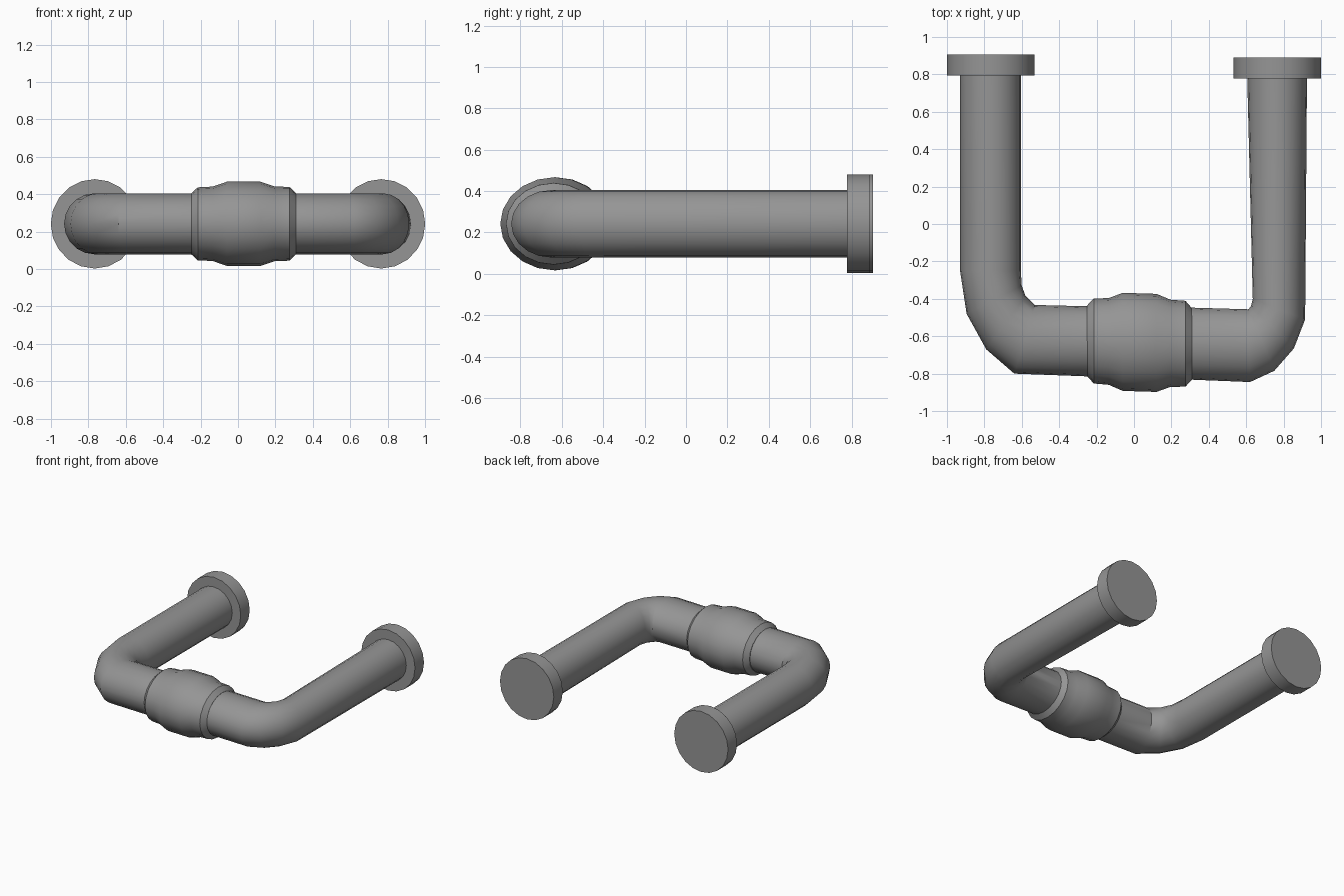
import bpy
import bmesh
import math
from mathutils import Vector

cube = bpy.data.objects.get("Cube")
if cube:
    bpy.data.objects.remove(cube, do_unlink=True)

SIDES = 20
AXIS_Z = 0.242
PIPE_R = 0.163

metal = bpy.data.materials.new("grey metal")
metal.use_nodes = True
colour = (0.30, 0.30, 0.30, 1)
metal.diffuse_color = colour
metal.node_tree.nodes["Principled BSDF"].inputs["Base Color"].default_value = colour


def loft(name, rings):
    """Skin elliptical rings: (outer x, y), (inner x, y), half height."""
    bm = bmesh.new()
    loops = []
    for outer, inner, half_height in rings:
        outer, inner = Vector(outer), Vector(inner)
        centre, arm = (outer + inner) / 2, (outer - inner) / 2
        loop = []
        for i in range(SIDES):
            a = math.tau * i / SIDES
            p = centre + arm * math.cos(a)
            loop.append(bm.verts.new((p.x, p.y, AXIS_Z + half_height * math.sin(a))))
        loops.append(loop)
    for a, b in zip(loops, loops[1:]):
        for i in range(SIDES):
            j = (i + 1) % SIDES
            bm.faces.new((a[i], a[j], b[j], b[i]))
    bm.faces.new(loops[0])
    bm.faces.new(loops[-1])
    bmesh.ops.recalc_face_normals(bm, faces=bm.faces)
    mesh = bpy.data.meshes.new(name)
    bm.to_mesh(mesh)
    bm.free()
    mesh.materials.append(metal)
    obj = bpy.data.objects.new(name, mesh)
    bpy.context.collection.objects.link(obj)
    bpy.ops.object.select_all(action="DESELECT")
    obj.select_set(True)
    bpy.context.view_layer.objects.active = obj
    bpy.ops.object.shade_smooth_by_angle(angle=math.radians(35))


# Bent pipes, from the flange round the elbow to the coupling
loft("right_pipe", [(o, i, PIPE_R) for o, i in (
    ((-0.93, 0.82), (-0.605, 0.82)),
    ((-0.93, -0.25), (-0.605, -0.25)),
    ((-0.895, -0.48), (-0.60, -0.33)),
    ((-0.79, -0.67), (-0.58, -0.385)),
    ((-0.64, -0.80), (-0.53, -0.433)),
    ((-0.24, -0.815), (-0.24, -0.44)),
)])
loft("left_pipe", [(o, i, PIPE_R) for o, i in (
    ((0.925, 0.80), (0.605, 0.80)),
    ((0.915, -0.51), (0.635, -0.40)),
    ((0.855, -0.665), (0.625, -0.44)),
    ((0.75, -0.785), (0.615, -0.452)),
    ((0.62, -0.845), (0.61, -0.456)),
    ((0.30, -0.832), (0.30, -0.447)),
)])

# Coupling with stepped collars: x and half height, widened front to back
profile = ((-0.25, 0.163), (-0.215, 0.195), (-0.135, 0.199), (-0.06, 0.225),
           (0.12, 0.225), (0.195, 0.20), (0.275, 0.197), (0.31, 0.164))
loft("coupling", [((x, -0.632 - 0.03 * x - 1.165 * r),
                   (x, -0.632 - 0.03 * x + 1.165 * r), r) for x, r in profile])

# Round wall flanges
for name, x, back in (("right_flange", -0.766, 0.905), ("left_flange", 0.766, 0.89)):
    loft(name, [((x - 0.235, y), (x + 0.235, y), 0.239) for y in (back - 0.112, back)])
